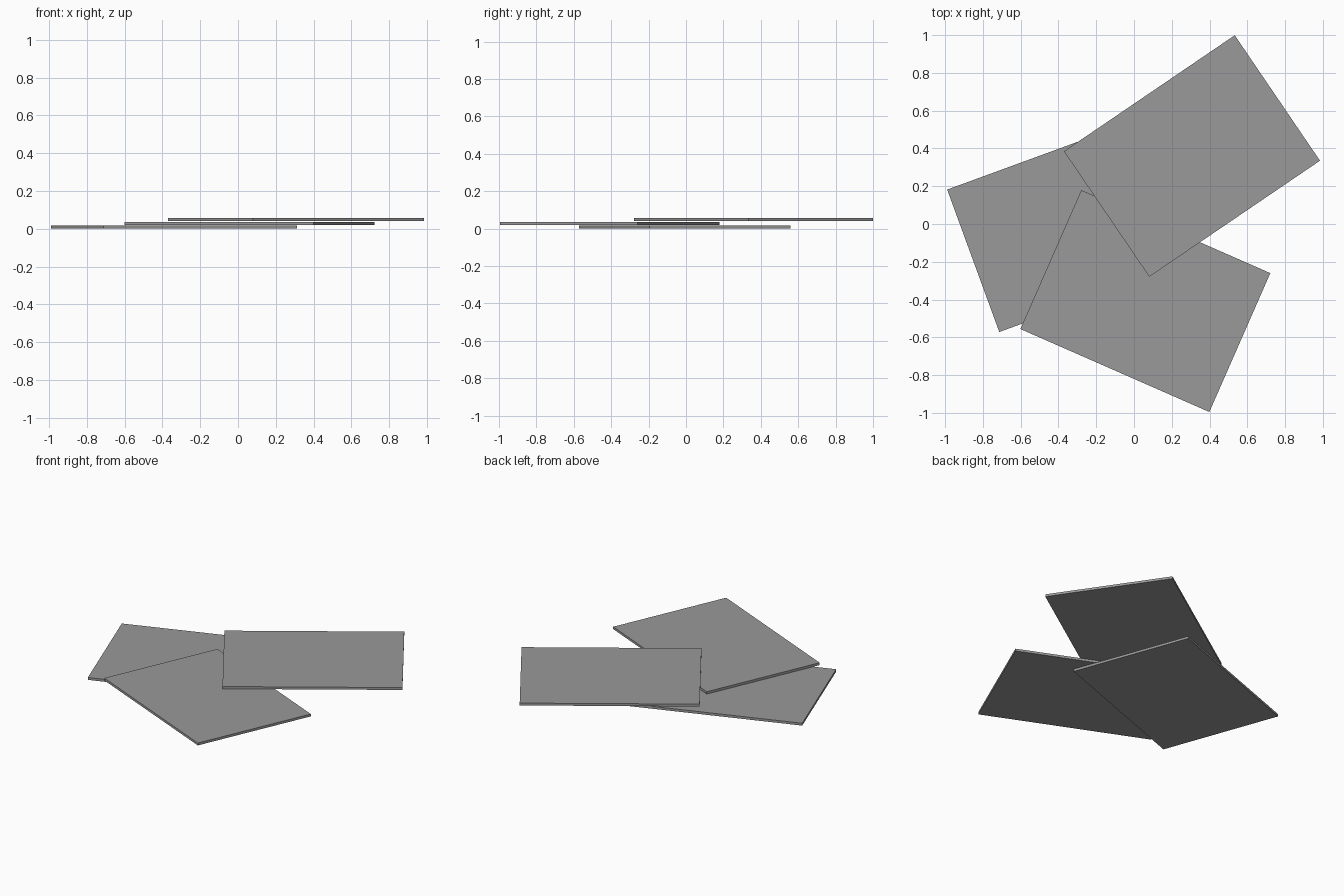
import bpy
from math import radians

cube = bpy.data.objects.get("Cube")
if cube:
    bpy.data.objects.remove(cube, do_unlink=True)

GREY = (0.32, 0.32, 0.32, 1)
grey = bpy.data.materials.new("plain grey")
grey.use_nodes = True
grey.diffuse_color = GREY
grey.node_tree.nodes["Principled BSDF"].inputs["Base Color"].default_value = GREY

LENGTH, WIDTH, THICK, STEP = 1.093, 0.803, 0.016, 0.02


def add_card(name, level, x, y, angle):
    """One thin flat card, turned about z and stacked by level."""
    bpy.ops.mesh.primitive_cube_add(
        size=1, location=(x, y, level * STEP + THICK / 2),
        rotation=(0, 0, radians(angle)))
    card = bpy.context.object
    card.name = name
    card.scale = (LENGTH, WIDTH, THICK)
    bpy.ops.object.transform_apply(location=False, rotation=False, scale=True)
    card.data.materials.append(grey)


# Three loosely scattered cards, bottom to top
add_card("bottom_card", 0, -0.338, -0.007, 20.1)
add_card("middle_card", 1, 0.06, -0.408, -23.7)
add_card("top_card", 2, 0.307, 0.36, 34.2)
